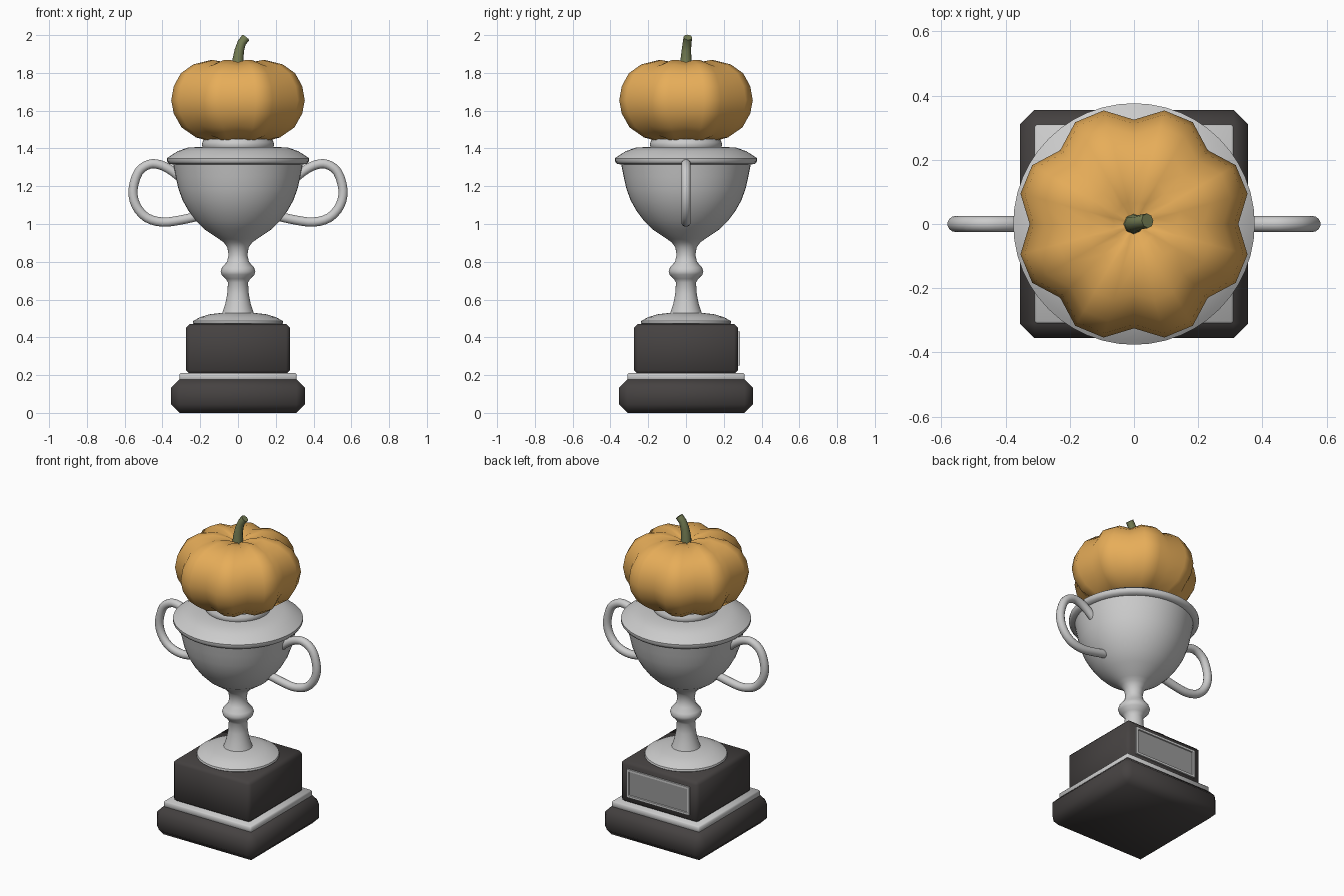
import bpy, bmesh, math
from mathutils import Vector

if "Cube" in bpy.data.objects:
    bpy.data.objects.remove(bpy.data.objects["Cube"])


def material(name, rgb):
    m = bpy.data.materials.new(name)
    m.diffuse_color = (*rgb, 1)
    m.use_nodes = True
    m.node_tree.nodes["Principled BSDF"].inputs["Base Color"].default_value = m.diffuse_color
    return m


DARK = material("dark_wood", (0.06, 0.054, 0.053))
ORANGE = material("pumpkin_orange", (0.80, 0.42, 0.10))
GREEN = material("stem_green", (0.18, 0.21, 0.09))
PANEL = material("panel_grey", (0.32, 0.32, 0.32))


def finish(bm, name, mats=(), angle=40):
    bmesh.ops.recalc_face_normals(bm, faces=bm.faces)
    me = bpy.data.meshes.new(name)
    bm.to_mesh(me)
    bm.free()
    ob = bpy.data.objects.new(name, me)
    bpy.context.collection.objects.link(ob)
    for m in mats:
        me.materials.append(m)
    bpy.ops.object.select_all(action='DESELECT')
    bpy.context.view_layer.objects.active = ob
    ob.select_set(True)
    bpy.ops.object.shade_smooth_by_angle(angle=math.radians(angle))
    return ob


def bridge(bm, rings):
    """Skin a list of equal vertex rings and cap both ends."""
    for a, b in zip(rings, rings[1:]):
        n = len(a)
        for i in range(n):
            j = (i + 1) % n
            bm.faces.new((a[i], a[j], b[j], b[i]))
    bm.faces.new(rings[0])
    bm.faces.new(rings[-1])


def block(name, half, z0, z1, bevel, mats=()):
    bm = bmesh.new()
    bmesh.ops.create_cube(bm, size=1)
    for v in bm.verts:
        v.co = (v.co.x * 2 * half, v.co.y * 2 * half, z0 + (v.co.z + 0.5) * (z1 - z0))
    bmesh.ops.bevel(bm, geom=bm.edges[:], offset=bevel, segments=1, affect='EDGES')
    return finish(bm, name, mats, 50)


def tube(name, path, radii, sides, mats=()):
    """Round tube along a path lying near the xz plane."""
    bm = bmesh.new()
    pts = [Vector(p) for p in path]
    rings = []
    for k, p in enumerate(pts):
        t = (pts[min(k + 1, len(pts) - 1)] - pts[max(k - 1, 0)]).normalized()
        u = Vector((0, 1, 0))
        u = (u - t * u.dot(t)).normalized()
        w = t.cross(u)
        rings.append([bm.verts.new(p + radii[k] * (math.cos(a) * u + math.sin(a) * w))
                      for a in (2 * math.pi * i / sides for i in range(sides))])
    bridge(bm, rings)
    return finish(bm, name, mats, 50)


def spline(pts, steps):
    """Catmull-Rom smoothing of a point list."""
    p = [Vector(q) for q in pts]
    p = [2 * p[0] - p[1]] + p + [2 * p[-1] - p[-2]]
    out = []
    for a, b, c, d in zip(p, p[1:], p[2:], p[3:]):
        for s in range(steps):
            t = s / steps
            out.append(0.5 * (2 * b + (c - a) * t + (2 * a - 5 * b + 4 * c - d) * t * t
                              + (3 * b - a - 3 * c + d) * t ** 3))
    return out + [p[-2]]


# Stepped plinth
block("base_block", 0.355, 0, 0.178, 0.045, [DARK])
block("base_trim", 0.31, 0.17, 0.212, 0.007)
block("upper_block", 0.275, 0.205, 0.47, 0.02, [DARK])

# Framed plaque on the back of the plinth
bm = bmesh.new()
bmesh.ops.create_cube(bm, size=1)
for v in bm.verts:
    v.co = (v.co.x * 0.44, 0.275 + v.co.y * 0.02, 0.34 + v.co.z * 0.18)
bm.normal_update()
face = max(bm.faces, key=lambda f: f.normal.y)
bmesh.ops.inset_region(bm, faces=[face], thickness=0.02, depth=0)
bmesh.ops.inset_region(bm, faces=[face], thickness=0.003, depth=-0.006)
face.material_index = 1
silver = material("silver", (0.8, 0.8, 0.82))
finish(bm, "plaque", [silver, PANEL], 30)

# Cup: foot, stem, bowl, rim, lid and collar turned from one profile
profile = [(0.225, 0.465), (0.24, 0.475), (0.237, 0.487), (0.2, 0.507), (0.15, 0.522), (0.083, 0.53),
           (0.068, 0.575), (0.057, 0.63), (0.053, 0.69), (0.065, 0.71), (0.087, 0.732),
           (0.092, 0.75), (0.085, 0.77), (0.058, 0.80), (0.05, 0.835), (0.056, 0.875),
           (0.075, 0.902), (0.1, 0.92), (0.177, 0.972), (0.225, 1.02), (0.262, 1.07),
           (0.293, 1.125), (0.315, 1.185), (0.33, 1.25), (0.343, 1.315), (0.365, 1.318),
           (0.376, 1.332), (0.376, 1.348), (0.362, 1.358), (0.32, 1.385), (0.265, 1.405),
           (0.188, 1.408), (0.192, 1.42), (0.188, 1.433), (0.18, 1.45)]
bm = bmesh.new()
N = 48
bridge(bm, [[bm.verts.new((r * math.cos(2 * math.pi * i / N), r * math.sin(2 * math.pi * i / N), z))
             for i in range(N)] for r, z in profile])
finish(bm, "cup", (), 45)

# Pair of handles
handle = [(0.31, 1.25), (0.36, 1.288), (0.415, 1.314), (0.47, 1.316), (0.527, 1.275), (0.556, 1.18),
          (0.54, 1.098), (0.484, 1.034), (0.4, 1.01), (0.31, 1.02), (0.215, 1.04)]
for side, name in ((1, "handle_right"), (-1, "handle_left")):
    path = spline([(side * x, 0, z) for x, z in handle], 3)
    tube(name, path, [0.025] * len(path), 14)

# Pumpkin: eight lobes, three segments per lobe
outline = [(0.06, 1.45), (0.14, 1.435), (0.23, 1.458), (0.31, 1.512), (0.352, 1.585), (0.366, 1.655),
           (0.352, 1.73), (0.313, 1.798), (0.245, 1.845), (0.15, 1.868), (0.07, 1.855), (0.03, 1.84)]
bm = bmesh.new()
rings = []
for r, z in outline:
    ring = []
    for i in range(24):
        a = 2 * math.pi * i / 24
        groove = i % 3 == 0
        rr = r * (0.888 if groove else 1)
        zz = 1.65 + (z - 1.65) * (0.95 if groove else 1)
        ring.append(bm.verts.new((rr * math.cos(a), rr * math.sin(a), zz)))
    rings.append(ring)
bridge(bm, rings)
finish(bm, "pumpkin", [ORANGE], 80)

# Curved pumpkin stem
tube("pumpkin_stem", [(-0.002, 0, 1.82), (0, 0, 1.87), (0.007, 0.002, 1.92), (0.02, 0.006, 1.96), (0.042, 0.01, 1.988)],
     [0.032, 0.029, 0.025, 0.023, 0.023], 8, [GREEN])
